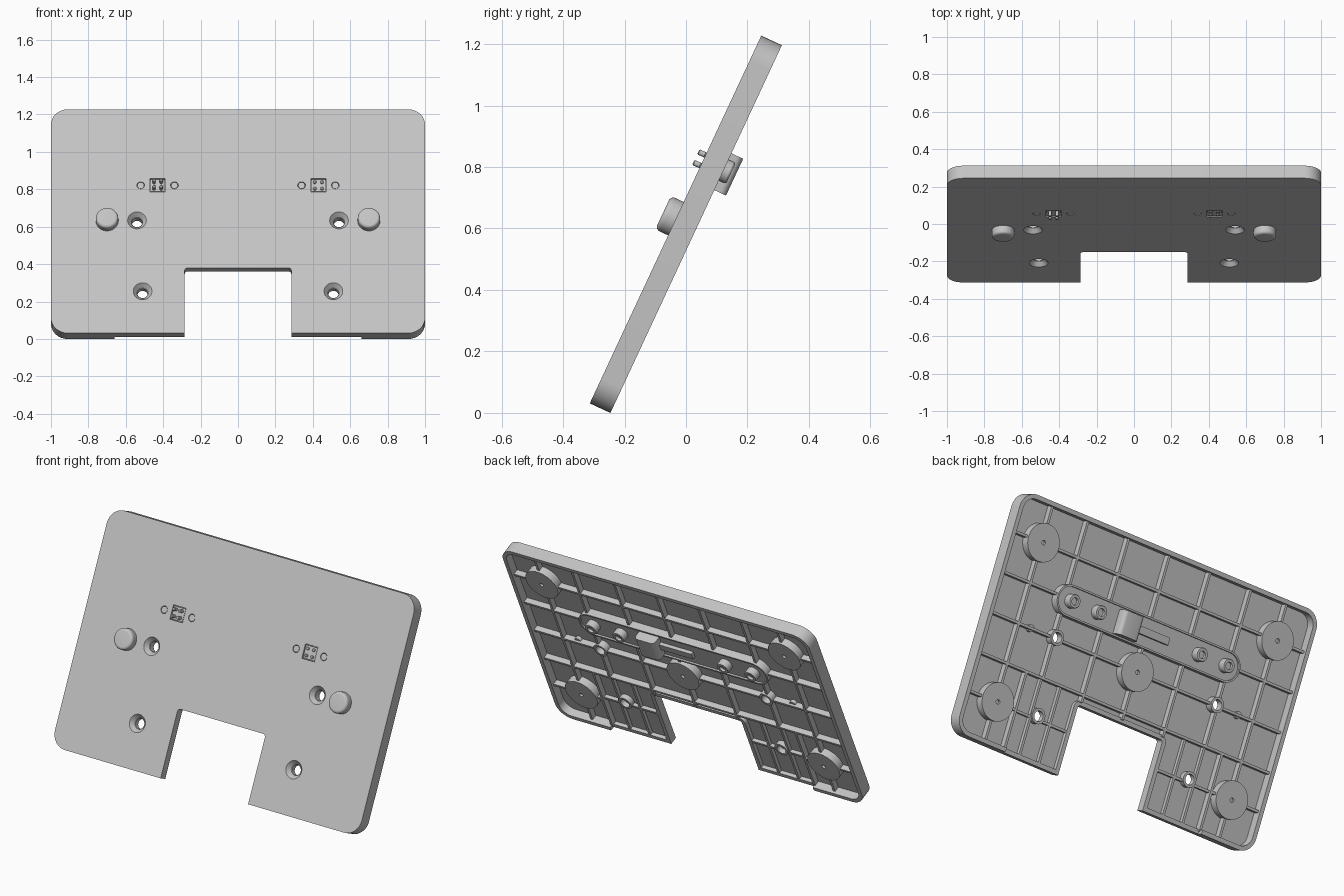
import bpy, bmesh, math
from mathutils import Matrix, Vector

cube = bpy.data.objects.get("Cube")
if cube:
    bpy.data.objects.remove(cube)

mat = bpy.data.materials.new("light_grey_plastic")
mat.use_nodes = True
GREY = (0.55, 0.55, 0.55, 1)
mat.diffuse_color = GREY
mat.node_tree.nodes["Principled BSDF"].inputs["Base Color"].default_value = GREY

# The panel is laid out flat (front face at z = 0, back towards -z), then tilted
TILT = Matrix.Translation((0, -0.313, 0.031)) @ Matrix.Rotation(math.radians(65), 4, 'X')
W, H, DEPTH, FLOOR, LOW, RIB = 1.0, 1.32, -0.074, -0.025, -0.047, -0.058
NX, NY, STEP = 0.285, 0.385, 0.66
parts = []


def finish(name, bm):
    bmesh.ops.recalc_face_normals(bm, faces=bm.faces)
    mesh = bpy.data.meshes.new(name)
    bm.to_mesh(mesh)
    bm.free()
    mesh.materials.append(mat)
    ob = bpy.data.objects.new(name, mesh)
    bpy.context.collection.objects.link(ob)
    ob.matrix_world = TILT
    parts.append(ob)
    return ob


def box(bm, x0, x1, y0, y1, z0, z1):
    m = Matrix.Translation(((x0 + x1) / 2, (y0 + y1) / 2, (z0 + z1) / 2))
    m = m @ Matrix.Diagonal((x1 - x0, y1 - y0, z1 - z0, 1))
    return bmesh.ops.create_cube(bm, size=1, matrix=m)["verts"]


def lathe(bm, x, y, profile, closed=False, n=32):
    """Revolve (radius, z) points; open profiles get end caps."""
    rings = [[bm.verts.new((x + r * math.cos(2 * math.pi * i / n),
                            y + r * math.sin(2 * math.pi * i / n), z))
              for i in range(n)] for r, z in profile]
    pairs = list(zip(rings, rings[1:]))
    if closed:
        pairs.append((rings[-1], rings[0]))
    else:
        bm.faces.new(rings[0])
        bm.faces.new(rings[-1])
    for a, b in pairs:
        for i in range(n):
            j = (i + 1) % n
            bm.faces.new((a[i], a[j], b[j], b[i]))


def arc(cx, cy, r, a0, a1, n=8):
    return [(cx + r * math.cos(math.radians(a0 + (a1 - a0) * i / n)),
             cy + r * math.sin(math.radians(a0 + (a1 - a0) * i / n))) for i in range(n + 1)]


def outline(d):
    """Panel outline inset by d, with rounded corners and the bottom notch."""
    r, k = 0.09, 0.015
    half = [(NX + d, d), (STEP - 0.001, d), (STEP + 0.001, d)]
    half += arc(W - r, r, r - d, -90, 0) + arc(W - r, H - r, r - d, 0, 90)
    notch = arc(NX - k, NY - k, k + d, 90, 0, 4)
    half = notch + half
    return half + [(-x, y) for x, y in reversed(half)]


def back_depth(x, y):
    return LOW if abs(x) < STEP and y < 0.45 else DEPTH


def loft(bm, loops):
    rings = [[bm.verts.new(p) for p in loop] for loop in loops]
    n = len(rings[0])
    bm.faces.new(rings[0])
    bm.faces.new(rings[-1])
    for a, b in zip(rings, rings[1:]):
        for i in range(n):
            j = (i + 1) % n
            bm.faces.new((a[i], a[j], b[j], b[i]))


# Panel shell: front skin, rim wall and recessed back floor
bm = bmesh.new()
outer, inner = outline(0), outline(0.024)
loft(bm, [[(x, y, 0) for x, y in outer],
          [(x, y, back_depth(x, y)) for x, y in outer],
          [(x, y, back_depth(*o)) for (x, y), o in zip(inner, outer)],
          [(x, y, FLOOR) for x, y in inner]])
shell = finish("panel_shell", bm)

# Stiffening ribs
bm = bmesh.new()
T, SINK = 0.007, FLOOR + 0.004
for y in (0.44, 0.66, 0.88, 1.1):
    box(bm, -W + 0.015, W - 0.015, y - T, y + T, RIB, SINK)
box(bm, -T, T, NY + 0.015, H - 0.015, RIB, SINK)
for s in (-1, 1):
    def rib(xa, xb, ya, yb, z):
        box(bm, min(s * xa, s * xb), max(s * xa, s * xb), ya, yb, z, SINK)
    rib(0.275 - T, 0.275 + T, NY + 0.015, H - 0.015, RIB)
    rib(0.55 - T, 0.55 + T, 0.44, H - 0.015, RIB)
    rib(0.79 - T, 0.79 + T, 0.015, H - 0.015, RIB)
    rib(STEP - T, STEP + T, 0.015, 0.44, RIB)
    for x in (0.42, 0.55):
        rib(x - T, x + T, 0.015, 0.44, LOW + 0.001)
    rib(NX + 0.015, STEP, 0.23 - T, 0.23 + T, LOW + 0.001)
    rib(STEP, W - 0.015, 0.23 - T, 0.23 + T, RIB)
ribs = finish("back_ribs", bm)

# Cutter for screw holes, peg holes and connector windows
SCREWS = [(s * x, y) for s in (-1, 1) for x, y in ((0.54, 0.665), (0.51, 0.247))]
CY = 0.872
PEGS = [s * 0.43 + o for s in (-1, 1) for o in (-0.09, 0.09)]
bm = bmesh.new()
for x, y in SCREWS:
    lathe(bm, x, y, [(0.052, 0.002), (0.05, 0), (0.028, -0.028), (0.028, -0.09)])
for x in PEGS:
    lathe(bm, x, CY, [(0.021, 0.01), (0.021, -0.04)], n=20)
for s in (-1, 1):
    box(bm, s * 0.43 - 0.041, s * 0.43 + 0.041, CY - 0.04, CY + 0.04, -0.04, 0.01)
cutter = finish("hole_cutter", bm)
parts.remove(cutter)
cutter.hide_render = True
for ob in (shell, ribs):
    mod = ob.modifiers.new("holes", 'BOOLEAN')
    mod.object, mod.operation, mod.solver = cutter, 'DIFFERENCE', 'EXACT'
    mod.use_self = ob is ribs
bpy.context.view_layer.update()
dg = bpy.context.evaluated_depsgraph_get()
cut = [bpy.data.meshes.new_from_object(ob.evaluated_get(dg)) for ob in (shell, ribs)]
for ob, mesh in zip((shell, ribs), cut):
    ob.modifiers.clear()
    ob.data = mesh
bpy.data.objects.remove(cutter)

# Screw sleeves behind the countersunk holes
bm = bmesh.new()
for x, y in SCREWS:
    z = LOW - 0.008 if y < 0.4 else -0.066
    lathe(bm, x, y, [(0.028, -0.026), (0.042, -0.022), (0.042, z), (0.028, z)], closed=True)
finish("screw_sleeves", bm)

# Round mounting pads with a small centre hole
bm = bmesh.new()
for x, y in [(0, 0.66)] + [(s * 0.79, y) for s in (-1, 1) for y in (0.23, 1.1)]:
    lathe(bm, x, y, [(0.102, SINK), (0.102, -0.07), (0.012, -0.07), (0.012, -0.05)], n=48)
finish("mounting_pads", bm)

# Front buttons with their small back stubs
bm = bmesh.new()
for s in (-1, 1):
    top = [(0.044 + dx, 0.03 + dz) for dx, dz in arc(0, 0, 0.016, 0, 90, 6)]
    lathe(bm, s * 0.7, 0.663, [(0.06, -0.01)] + top, n=40)
    lathe(bm, s * 0.7, 0.663, [(0.02, SINK), (0.02, -0.045)], n=20)
finish("front_buttons", bm)

# Long rounded carrier on the back with a raised lip
bm = bmesh.new()
def pill(r):
    return arc(0.53, CY, r, -90, 90, 14) + arc(-0.53, CY, r, 90, 270, 14)
loft(bm, [[(x, y, z) for x, y in pill(r)] for r, z in
          ((0.084, SINK), (0.084, -0.07), (0.074, -0.07), (0.074, -0.06))])
finish("connector_carrier", bm)

# Carrier screws, and the pegs that show through the front
bm = bmesh.new()
for x in PEGS:
    lathe(bm, x, CY, [(0.038, -0.055), (0.038, -0.094), (0.034, -0.1),
                      (0.02, -0.1), (0.02, -0.085)], n=28)
    lathe(bm, x, CY, [(0.0185, -0.05), (0.0185, -0.002)], n=20)
finish("carrier_screws", bm)

# Cable block and its flat lead
bm = bmesh.new()
verts = box(bm, 0.08, 0.21, CY - 0.072, CY + 0.06, -0.116, -0.055)
edges = {e for v in verts for e in v.link_edges
         if abs(e.verts[0].co.y - e.verts[1].co.y) > 0.1 and v.co.z < -0.1}
bmesh.ops.bevel(bm, geom=list(edges), offset=0.022, segments=5, profile=0.5, affect='EDGES')
finish("cable_block", bm)
bm = bmesh.new()
box(bm, -0.13, 0.09, CY - 0.02, CY + 0.02, -0.08, -0.055)
finish("cable_lead", bm)

# Connector bodies and contact pins; the right-hand pins stand proud
for s, side, tip in ((-1, "right", 0.026), (1, "left", 0.004)):
    cx = s * 0.43
    bm = bmesh.new()
    box(bm, cx - 0.037, cx + 0.037, CY - 0.036, CY + 0.036, -0.05, -0.004)
    finish(side + "_connector", bm)
    bm = bmesh.new()
    for dx in (-0.019, 0.019):
        for dy in (-0.019, 0.019):
            lathe(bm, cx + dx, CY + dy, [(0.009, -0.02), (0.009, tip - 0.003), (0.006, tip)], n=16)
    finish(side + "_contact_pins", bm)

# Smooth the round parts while keeping edges crisp
bpy.ops.object.select_all(action='DESELECT')
for ob in parts:
    ob.select_set(True)
bpy.context.view_layer.objects.active = shell
bpy.ops.object.shade_smooth_by_angle(angle=math.radians(30))
